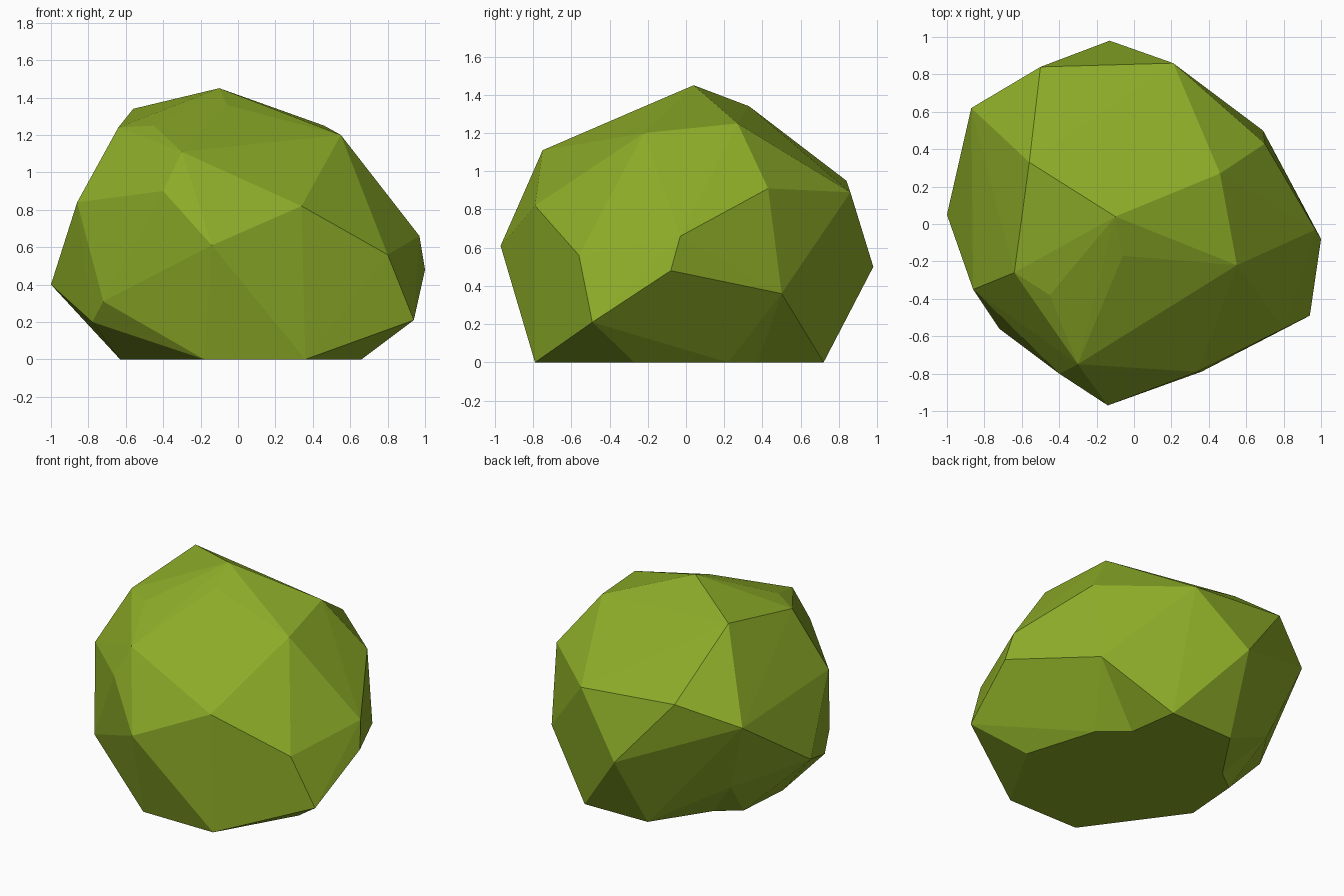
import bpy, bmesh
from mathutils import Vector

if "Cube" in bpy.data.objects:
    bpy.data.objects.remove(bpy.data.objects["Cube"])

# Corner points of the faceted boulder-like bush, in rings from top to base
crown = [(-.10, .04, 1.45), (-.06, -.17, 1.36), (-.56, .33, 1.34), (-.64, -.26, 1.24),
         (-.45, -.38, 1.25), (.46, .27, 1.25), (.55, -.22, 1.20), (-.30, -.75, 1.11)]
upper = [(-.40, -.80, .90), (.34, -.79, .82), (-.86, -.35, .84), (-.87, .62, .80),
         (-.50, .84, .95), (.21, .86, .89), (.70, .43, .91)]
middle = [(-.14, -.97, .61), (.80, -.56, .56), (.97, -.03, .66), (1.0, -.08, .48),
          (-.13, .98, .50), (-1.0, .05, .40)]
lower = [(.94, -.49, .21), (.69, .50, .36), (-.69, .49, .29), (-.72, -.56, .31),
         (-.78, -.42, .20)]
base = [(.66, -.27, 0), (.36, -.79, 0), (-.18, -.79, 0), (-.63, -.17, 0),
        (-.60, .22, 0), (-.20, .71, 0), (.28, .72, 0), (.51, .22, 0)]

bm = bmesh.new()
for p in crown + upper + middle + lower + base:
    bm.verts.new(p)
hull = bmesh.ops.convex_hull(bm, input=bm.verts[:])
loose = [v for v in bm.verts if not v.link_faces]
bmesh.ops.delete(bm, geom=loose, context='VERTS')

# Merge the flat underside into one face
under = [e for e in bm.edges if len(e.link_faces) == 2
         and all(f.calc_center_median().z < 1e-4 for f in e.link_faces)]
bmesh.ops.dissolve_edges(bm, edges=under, use_verts=False)


# Small notches pushed into the base outline
def notch(a, b, target):
    a, b = Vector(a), Vector(b)
    for e in bm.edges:
        u, v = e.verts
        if {(u.co - a).length < 1e-4, (u.co - b).length < 1e-4} == {True, False} and \
           {(v.co - a).length < 1e-4, (v.co - b).length < 1e-4} == {True, False}:
            new = bmesh.utils.edge_split(e, u, .5)[1]
            new.co = target
            return


notch(base[4], base[5], (-.45, .335, 0))
notch(base[6], base[7], (.33, .375, 0))
bmesh.ops.triangulate(bm, faces=bm.faces[:])
bmesh.ops.recalc_face_normals(bm, faces=bm.faces[:])

mesh = bpy.data.meshes.new("bush")
bm.to_mesh(mesh)
bm.free()
bush = bpy.data.objects.new("bush", mesh)
bpy.context.collection.objects.link(bush)

# Leaf colour
leaf = bpy.data.materials.new("leaf green")
leaf.diffuse_color = (.266, .412, .021, 1)
leaf.use_nodes = True
leaf.node_tree.nodes["Principled BSDF"].inputs["Base Color"].default_value = leaf.diffuse_color
mesh.materials.append(leaf)
